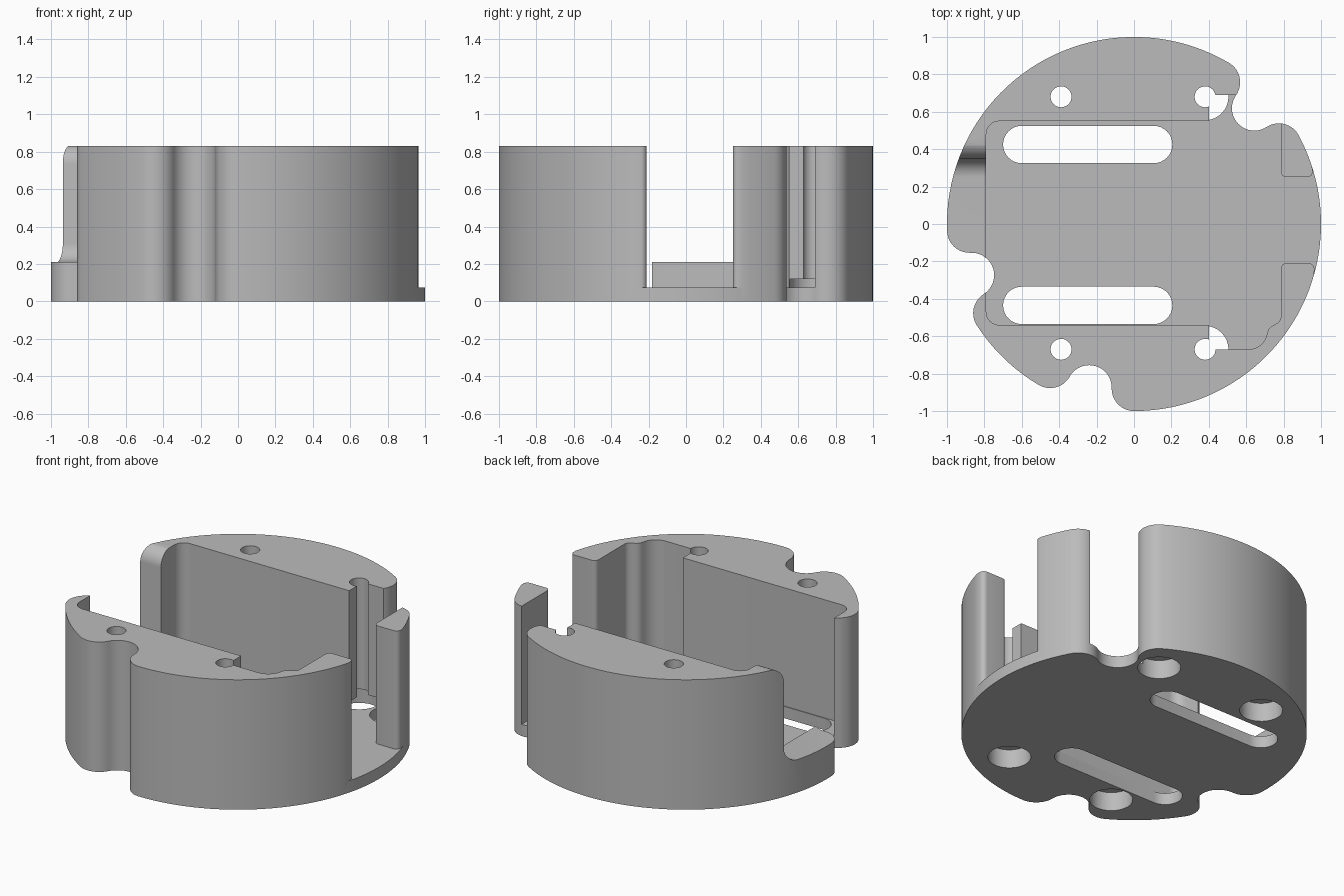
import bpy, bmesh
from math import cos, sin, acos, atan2, tan, radians, pi, tau
from mathutils import Vector

HEIGHT, FLOOR, SILL = 0.83, 0.075, 0.21
LOBE = 0.12          # radius of notches and of their rounded shoulders

if "Cube" in bpy.data.objects:
    bpy.data.objects.remove(bpy.data.objects["Cube"])


def arc(c, r, a0, a1, n):
    return [Vector((c[0] + r * cos(a0 + (a1 - a0) * i / n),
                    c[1] + r * sin(a0 + (a1 - a0) * i / n))) for i in range(n + 1)]


def polar(r, a):
    return Vector((r * cos(a), r * sin(a)))


def heading(p, q):
    d = q - p
    return atan2(d.y, d.x)


def rounded(corners, n=8):
    """Polygon from (x, y, radius) corners with filleted vertices."""
    pts = []
    for i, (x, y, r) in enumerate(corners):
        p = Vector((x, y))
        if not r:
            pts.append(p)
            continue
        a = (Vector(corners[i - 1][:2]) - p).normalized()
        b = (Vector(corners[(i + 1) % len(corners)][:2]) - p).normalized()
        half = acos(a.dot(b)) / 2
        c = p + (a + b).normalized() * r / sin(half)
        start = heading(c, p + a * r / tan(half))
        sweep = (heading(c, p + b * r / tan(half)) - start + pi) % tau - pi
        pts += arc(c, r, start, start + sweep, n)
    return pts


def prism(name, pts, lo, hi, along_x=False):
    """Extrude a profile along z, or a (y, z) profile along x."""
    bm = bmesh.new()
    place = (lambda p, h: (h, p.x, p.y)) if along_x else (lambda p, h: (p.x, p.y, h))
    face = bm.faces.new([bm.verts.new(place(p, lo)) for p in pts])
    top = bmesh.ops.extrude_face_region(bm, geom=[face])["geom"]
    shift = Vector(place(Vector((0, 0)), hi - lo))
    bmesh.ops.translate(bm, vec=shift, verts=[v for v in top if isinstance(v, bmesh.types.BMVert)])
    bmesh.ops.remove_doubles(bm, verts=bm.verts, dist=0.0001)
    bmesh.ops.recalc_face_normals(bm, faces=bm.faces)
    mesh = bpy.data.meshes.new(name)
    bm.to_mesh(mesh)
    bm.free()
    obj = bpy.data.objects.new(name, mesh)
    bpy.context.collection.objects.link(obj)
    return obj


def cut(body, cutter):
    cutter.hide_render = True
    mod = body.modifiers.new("cut", "BOOLEAN")
    mod.operation, mod.solver, mod.object = "DIFFERENCE", "EXACT", cutter
    bpy.context.view_layer.objects.active = body
    bpy.ops.object.modifier_apply(modifier=mod.name)
    bpy.data.objects.remove(cutter)


# Round outline with three softened notches
notches = [(radians(43.9), 0.893), (radians(197.5), 0.91), (radians(254.7), 0.907)]
ring = 1 - LOBE
outline, spans = [], []
for a, dist in notches:
    off = acos((ring ** 2 + dist ** 2 - (2 * LOBE) ** 2) / (2 * ring * dist))
    spans.append((a - off, a + off))
for i, (a, dist) in enumerate(notches):
    start, end = spans[i]
    first, centre, last = polar(ring, start), polar(dist, a), polar(ring, end)
    h = heading(first, centre)
    outline += arc(first, LOBE, start, start + (h - start) % tau, 14)
    h0, h1 = heading(centre, first), heading(centre, last)
    outline += arc(centre, LOBE, h0, h0 - (h0 - h1) % tau, 20)[1:]
    h = heading(last, centre)
    outline += arc(last, LOBE, h, h + (end - h) % tau, 14)[1:]
    sweep = (spans[(i + 1) % 3][0] - end) % tau
    outline += arc((0, 0), 1, end, end + sweep, max(8, int(sweep * 20)))[1:-1]
body = prism("housing", outline, 0, HEIGHT)

# Main cavity, open towards the left side
cavity = rounded([
    (-0.79, 0.55, 0.07), (-0.79, -0.54, 0.07), (0.4, -0.54, 0), (0.4, -0.67, 0),
    (0.69, -0.67, 0.1), (0.72, -0.555, 0.05), (0.785, -0.52, 0.04),
    (0.785, -0.21, 0.03), (0.965, -0.21, 0.03), (0.963, -0.28, 0), (1.2, -0.28, 0),
    (1.2, 0.32, 0), (0.95, 0.32, 0), (0.96, 0.25, 0.03), (0.785, 0.25, 0.03),
    (0.785, 0.6, 0), (0.6, 0.69, 0), (0.4, 0.69, 0), (0.4, 0.55, 0)])
cut(body, prism("cavity_cutter", cavity, FLOOR, 1))

# Lowered sill in the right wall
sill = rounded([(-0.28, SILL, 0), (0.35, SILL, 0.1), (0.35, HEIGHT, 0.1),
                (0.46, HEIGHT + 0.005, 0), (0.46, 1, 0), (-0.28, 1, 0)], 12)
cut(body, prism("sill_cutter", sill, -1.2, -0.6, along_x=True))

# Long floor slots
for y in (0.425, -0.435):
    slot = arc((0.105, y), 0.1, -pi / 2, pi / 2, 16) + arc((-0.6, y), 0.1, pi / 2, 3 * pi / 2, 16)
    cut(body, prism("slot_cutter", slot, -0.1, FLOOR + 0.05))

# Screw holes with counterbores from below
for x in (-0.39, 0.38):
    for y in (0.68, -0.67):
        for radius, top in ((0.125, 0.12), (0.056, 1)):
            hole = arc((x, y), radius, 0, tau, 32)[:-1]
            cut(body, prism("hole_cutter", hole, -0.1, top))

# Grey finish and smooth shading
grey = bpy.data.materials.new("plain_grey")
grey.use_nodes = True
colour = (0.5, 0.5, 0.5, 1)
grey.diffuse_color = colour
grey.node_tree.nodes["Principled BSDF"].inputs["Base Color"].default_value = colour
body.data.materials.clear()
body.data.materials.append(grey)
bpy.ops.object.select_all(action="DESELECT")
body.select_set(True)
bpy.context.view_layer.objects.active = body
bpy.ops.object.shade_smooth_by_angle(angle=radians(30))
